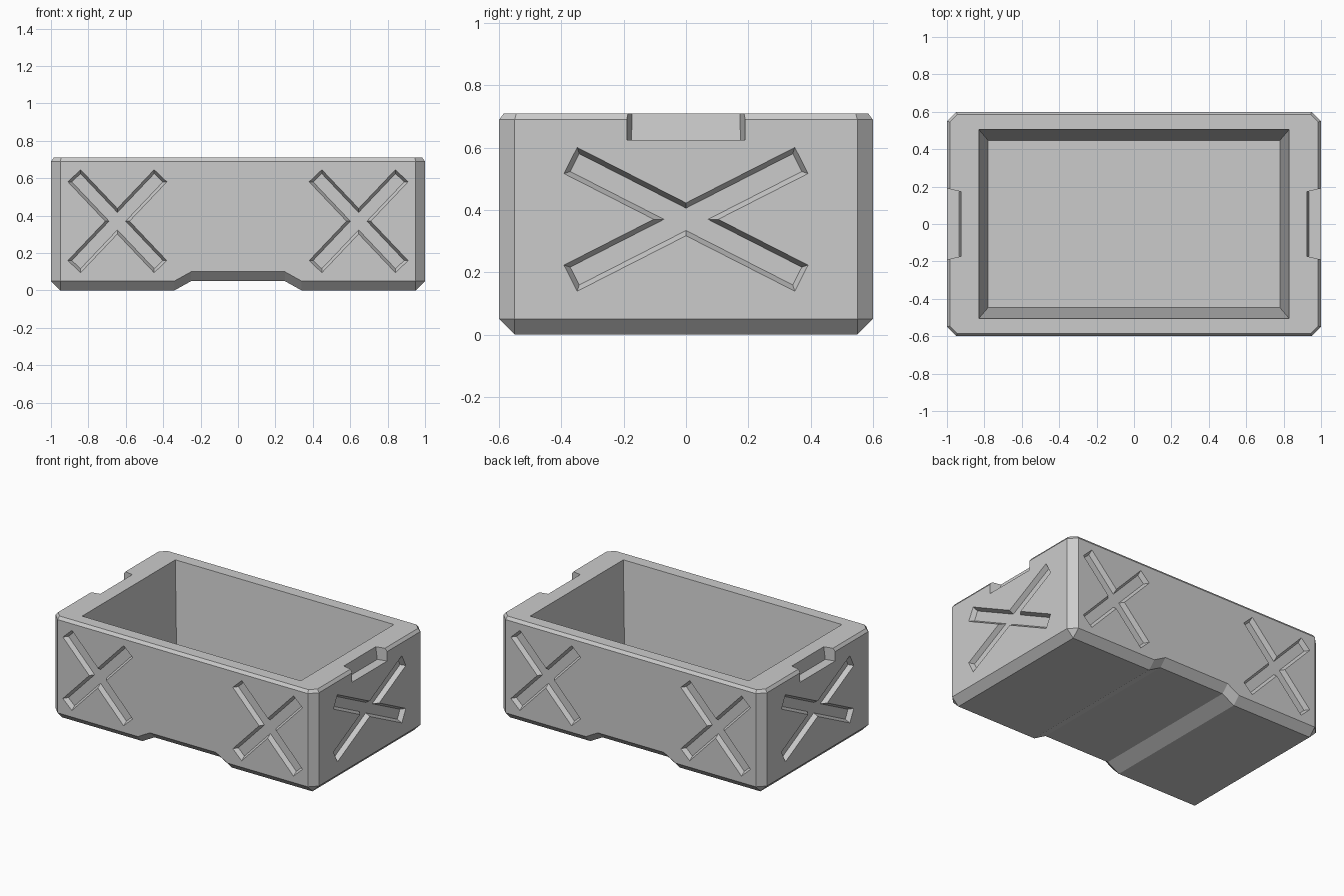
import bpy, bmesh, math
from mathutils import Vector

if "Cube" in bpy.data.objects:
    bpy.data.objects.remove(bpy.data.objects["Cube"], do_unlink=True)

grey = bpy.data.materials.new("plain grey")
grey.use_nodes = True
colour = (0.6, 0.6, 0.6, 1)
grey.diffuse_color = colour
grey.node_tree.nodes["Principled BSDF"].inputs["Base Color"].default_value = colour


def loft(bm, rings, caps=(True, True)):
    """Skin a stack of matching rings and cap the chosen ends."""
    layers = [[bm.verts.new(p) for p in ring] for ring in rings]
    for a, b in zip(layers, layers[1:]):
        for i in range(len(a)):
            j = (i + 1) % len(a)
            bm.faces.new((a[i], a[j], b[j], b[i]))
    for cap, layer in zip(caps, (layers[0], layers[-1])):
        if cap:
            bm.faces.new(layer)
    return layers


def make_object(name, bm):
    bmesh.ops.recalc_face_normals(bm, faces=bm.faces)
    mesh = bpy.data.meshes.new(name)
    bm.to_mesh(mesh)
    bm.free()
    mesh.materials.append(grey)
    obj = bpy.data.objects.new(name, mesh)
    bpy.context.collection.objects.link(obj)
    return obj


def body_ring(inset, corner, z, arched):
    """Chamfered rectangle whose long sides lift over the base arch."""
    X, Y = 1 - inset, 0.6 - inset
    xs = [corner - X, -0.34, -0.25, 0.25, 0.34, X - corner]
    plan = [(x, -Y) for x in xs] + [(X, corner - Y), (X, Y - corner)]
    plan += [(x, Y) for x in reversed(xs)] + [(-X, Y - corner), (-X, corner - Y)]
    return [(x, y, z + (0.05 if arched and abs(x) < 0.3 else 0)) for x, y in plan]


def rect(x, y, z):
    return [(-x, -y, z), (x, -y, z), (x, y, z), (-x, y, z)]


def cross(half_length, half_width, angle):
    """Outline of two bars crossing at plus and minus the angle."""
    c, s = math.cos(angle), math.sin(angle)
    along, across = Vector((c, s)), Vector((-s, c))
    e1 = along * half_length - across * half_width
    e2 = along * half_length + across * half_width
    top, side = Vector((0, half_width / c)), Vector((half_width / s, 0))
    flip = lambda v: Vector((-v.x, v.y))
    upper = [side, e1, e2, top, flip(e2), flip(e1)]
    return upper + [-v for v in upper]


def cross_cutter(bm, half_length, half_width, angle, place):
    """Tapered cross; place maps (u, v, depth) to space."""
    rings = []
    for depth, shrink in ((-0.015, -0.0075), (0.03, 0.015)):
        outline = cross(half_length - shrink, half_width - shrink, angle)
        rings.append([place(p.x, p.y + 0.37, depth) for p in outline])
    loft(bm, rings)


# Crate body with chamfered edges and an arched underside
bm = bmesh.new()
layers = loft(bm, [body_ring(0.05, 0, 0, True), body_ring(0, 0.05, 0.05, True),
                   body_ring(0, 0.05, 0.69, False), body_ring(0.015, 0.04, 0.71, False)],
              caps=(False, True))
base = layers[0]
for i in range(5):
    bm.faces.new((base[i], base[i + 1], base[12 - i], base[13 - i]))
bmesh.ops.remove_doubles(bm, verts=bm.verts, dist=0.0001)
bmesh.ops.dissolve_limit(bm, angle_limit=0.01, verts=bm.verts, edges=bm.edges)
crate = make_object("crate_body", bm)

# Cutters: tapered cavity, cross recesses and end grips
bm = bmesh.new()
loft(bm, [rect(0.78, 0.447, 0.15), rect(0.838, 0.515, 0.80)])
for side in (-1, 1):
    for x in (-0.645, 0.645):
        cross_cutter(bm, 0.335, 0.047, math.radians(46.5),
                     lambda u, v, d: (x + u, side * (0.6 - d), v))
    cross_cutter(bm, 0.416, 0.047, math.radians(27),
                 lambda u, v, d: (side * (1 - d), u, v))
    grip = []
    for low_x, high_x in ((0.935, 0.919), (1.06, 1.06)):
        corners = [(low_x, -1, 0.625), (low_x, 1, 0.625), (high_x, 1, 0.76), (high_x, -1, 0.76)]
        grip.append([(side * px, s * (0.19 + 0.23 * (px - 1)), pz) for px, s, pz in corners])
    loft(bm, grip)
cutters = make_object("recess_cutters", bm)
cutters.hide_render = True

# Carve the recesses
mod = crate.modifiers.new("carve", 'BOOLEAN')
mod.operation = 'DIFFERENCE'
mod.solver = 'EXACT'
mod.object = cutters
bpy.context.view_layer.objects.active = crate
crate.select_set(True)
bpy.ops.object.modifier_apply(modifier=mod.name)
bpy.data.objects.remove(cutters, do_unlink=True)
